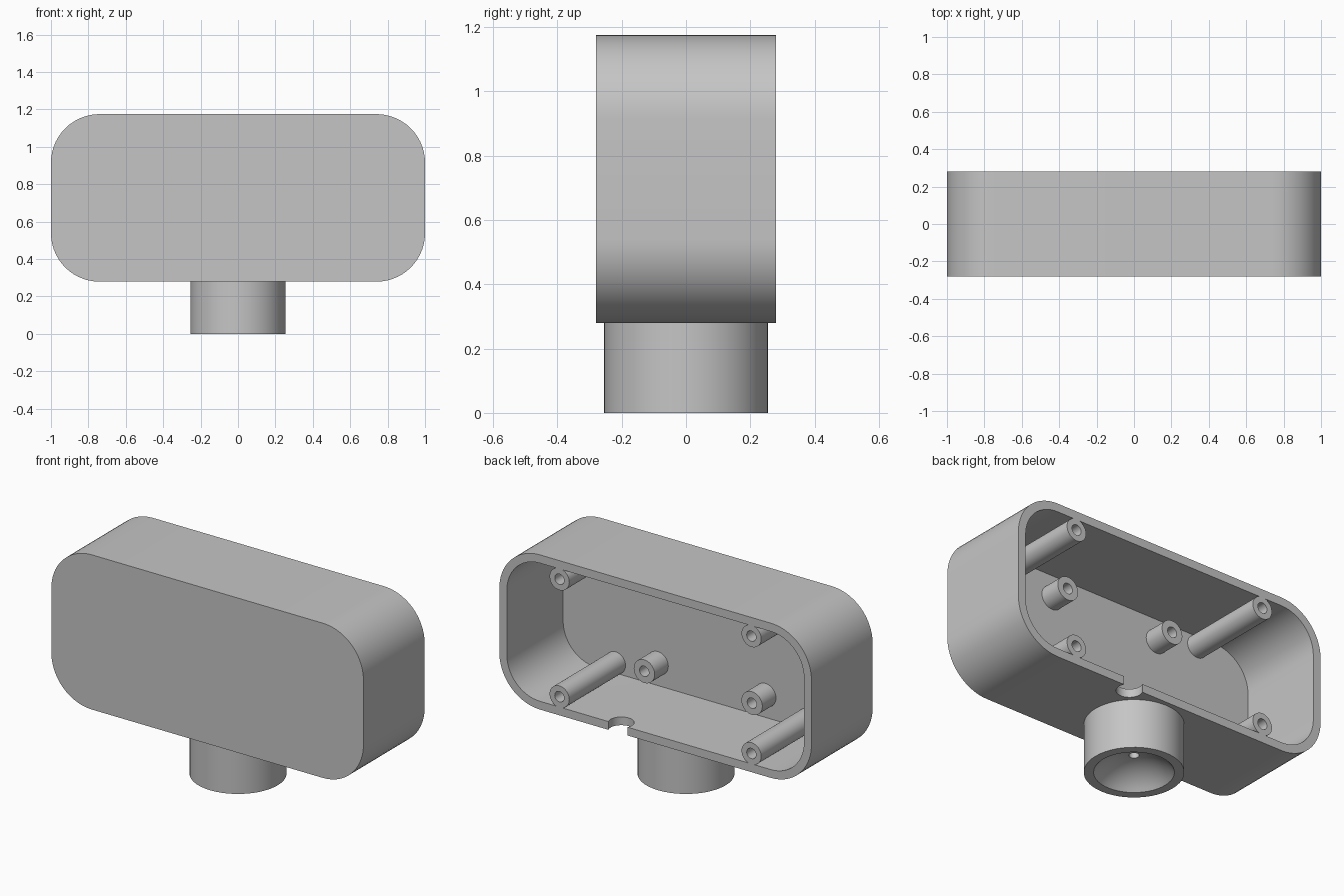
import bpy, bmesh
from math import sin, cos, pi, radians, asin

if "Cube" in bpy.data.objects:
    bpy.data.objects.remove(bpy.data.objects["Cube"], do_unlink=True)

# Single grey plastic
grey = bpy.data.materials.new("grey_plastic")
grey.use_nodes = True
GREY = (0.56, 0.56, 0.56, 1)
grey.diffuse_color = GREY
grey.node_tree.nodes["Principled BSDF"].inputs["Base Color"].default_value = GREY


def circle(r, n=48):
    return [(r * cos(2 * pi * i / n), r * sin(2 * pi * i / n)) for i in range(n)]


def rounded(hx, hz, r, steps=14):
    """Rounded rectangle outline, counter-clockwise."""
    pts = []
    for k, (sx, sz) in enumerate([(1, 1), (-1, 1), (-1, -1), (1, -1)]):
        for i in range(steps + 1):
            a = (k + i / steps) * pi / 2
            pts.append((sx * (hx - r) + r * cos(a), sz * (hz - r) + r * sin(a)))
    return pts


def loft(name, rings, axis, origin):
    """Bridge outlines (outline, depth) along an axis and cap both ends."""
    bm = bmesh.new()
    loops = []
    for outline, d in rings:
        loops.append([bm.verts.new((u, d, v) if axis == "Y" else (u, v, d))
                      for u, v in outline])
    n = len(loops[0])
    for a, b in zip(loops, loops[1:]):
        for i in range(n):
            j = (i + 1) % n
            bm.faces.new((a[i], a[j], b[j], b[i]))
    bm.faces.new(loops[0])
    bm.faces.new(loops[-1])
    bmesh.ops.recalc_face_normals(bm, faces=bm.faces)
    mesh = bpy.data.meshes.new(name)
    bm.to_mesh(mesh)
    bm.free()
    mesh.materials.append(grey)
    obj = bpy.data.objects.new(name, mesh)
    obj.location = origin
    bpy.context.collection.objects.link(obj)
    return obj


def smooth(obj):
    bpy.ops.object.select_all(action="DESELECT")
    obj.select_set(True)
    bpy.context.view_layer.objects.active = obj
    bpy.ops.object.shade_smooth_by_angle(angle=radians(30))


BACK, FLOOR = 0.28, -0.235
MID_Z, HALF_Z = 0.727, 0.448
WALL, CORNER = 0.048, 0.26

# Housing: rounded tray, open at the back
outer = rounded(1, HALF_Z, CORNER)
inner = rounded(1 - WALL, HALF_Z - WALL, CORNER - WALL)
housing = loft("housing", [(outer, -BACK), (outer, BACK), (inner, BACK), (inner, FLOOR)],
               "Y", (0, 0, MID_Z))

# Cable notch through the bottom wall at the rim
cutter = loft("notch_cutter", [(circle(0.068), -0.1), (circle(0.068), 0.1)],
              "Z", (0.24, 0.25, MID_Z - HALF_Z))
cutter.hide_render = True
cut = housing.modifiers.new("cable_notch", "BOOLEAN")
cut.operation, cut.solver, cut.object = "DIFFERENCE", "EXACT", cutter
bpy.context.view_layer.objects.active = housing
bpy.ops.object.modifier_apply(modifier=cut.name)
bpy.data.objects.remove(cutter, do_unlink=True)
smooth(housing)


def post(name, x, z, r, end, hole_depth):
    """Round screw post with a blind hole, standing on the tray floor."""
    body, hole = circle(r), circle(0.03)
    smooth(loft(name, [(body, FLOOR - 0.01), (body, end), (hole, end),
                       (hole, end - hole_depth)], "Y", (x, 0, z)))


# Four tall cover posts and four short board posts
for sx, side in ((1, "left"), (-1, "right")):
    for sz, level in ((1, "upper"), (-1, "lower")):
        post(f"cover_post_{level}_{side}", sx * 0.615, MID_Z + sz * 0.34, 0.063, BACK, 0.3)
        post(f"board_post_{level}_{side}", sx * 0.345, MID_Z + sz * 0.27, 0.067, -0.11, 0.1)

# Stem with a domed socket below and a small blind hole at its apex
R, CUP, DEPTH, PIN = 0.255, 0.205, 0.1, 0.026
ball = (CUP ** 2 + DEPTH ** 2) / (2 * DEPTH)
a0, a1 = asin(CUP / ball), asin(PIN / ball)
rings = [(circle(R), 0.3), (circle(R), 0)]
for i in range(11):
    a = a0 + (a1 - a0) * i / 10
    rings.append((circle(ball * sin(a)), DEPTH - ball + ball * cos(a)))
rings.append((circle(PIN), 0.24))
smooth(loft("stem", rings, "Z", (0, 0, 0)))
